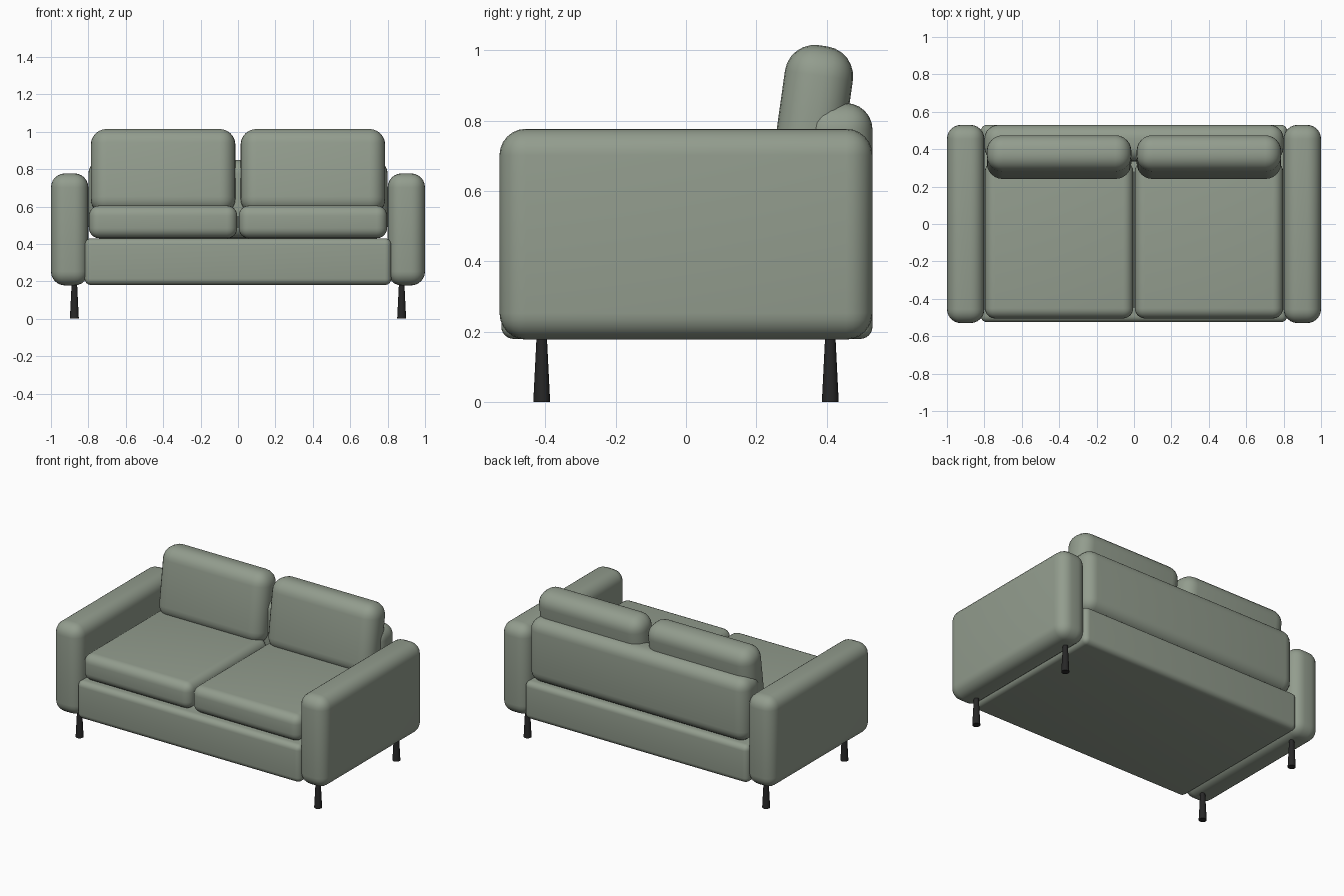
import bpy, math

if "Cube" in bpy.data.objects:
    bpy.data.objects.remove(bpy.data.objects["Cube"])

def material(name, rgb):
    m = bpy.data.materials.new(name)
    m.diffuse_color = (*rgb, 1)
    m.use_nodes = True
    m.node_tree.nodes["Principled BSDF"].inputs["Base Color"].default_value = m.diffuse_color
    return m

fabric = material("sage fabric", (0.29, 0.335, 0.27))
dark = material("dark leg", (0.02, 0.02, 0.02))

def smooth(ob):
    bpy.ops.object.select_all(action='DESELECT')
    ob.select_set(True)
    bpy.context.view_layer.objects.active = ob
    bpy.ops.object.shade_smooth_by_angle(angle=math.radians(40))

def rounded_box(name, x, y, z, radius, tilt=0):
    """Padded box from (min, max) ranges, tilted about its own centre."""
    bpy.ops.mesh.primitive_cube_add(size=1)
    ob = bpy.context.object
    ob.name = name
    ob.scale = [r[1] - r[0] for r in (x, y, z)]
    bpy.ops.object.transform_apply(location=False, rotation=False, scale=True)
    ob.location = [(r[0] + r[1]) / 2 for r in (x, y, z)]
    ob.rotation_euler.x = math.radians(tilt)
    ob.data.materials.append(fabric)
    b = ob.modifiers.new("rounding", 'BEVEL')
    b.width, b.segments, b.limit_method = radius, 6, 'NONE'
    bpy.ops.object.modifier_apply(modifier=b.name)
    smooth(ob)
    return ob

# base and backrest
rounded_box("base", (-0.82, 0.82), (-0.525, 0.53), (0.18, 0.43), 0.035)
rounded_box("backrest", (-0.80, 0.80), (0.335, 0.53), (0.43, 0.85), 0.075)

for s, side in ((-1, "left"), (1, "right")):
    def span(a, b):
        return tuple(sorted((s * a, s * b)))
    # arm, seat cushion and leaning back cushion
    rounded_box(side + "_arm", span(0.80, 1.0), (-0.53, 0.53), (0.178, 0.777), 0.075)
    rounded_box(side + "_seat_cushion", span(0.004, 0.797), (-0.505, 0.335), (0.43, 0.605), 0.055)
    rounded_box(side + "_back_cushion", span(0.014, 0.787), (0.26, 0.455), (0.555, 1.015), 0.085, -8)
    # tapered legs
    for y, end in ((-0.41, "front"), (0.41, "back")):
        bpy.ops.mesh.primitive_cone_add(vertices=20, radius1=0.024, radius2=0.014,
                                        depth=0.2, location=(s * 0.875, y, 0.10))
        leg = bpy.context.object
        leg.name = f"{end}_{side}_leg"
        leg.data.materials.append(dark)
        smooth(leg)
